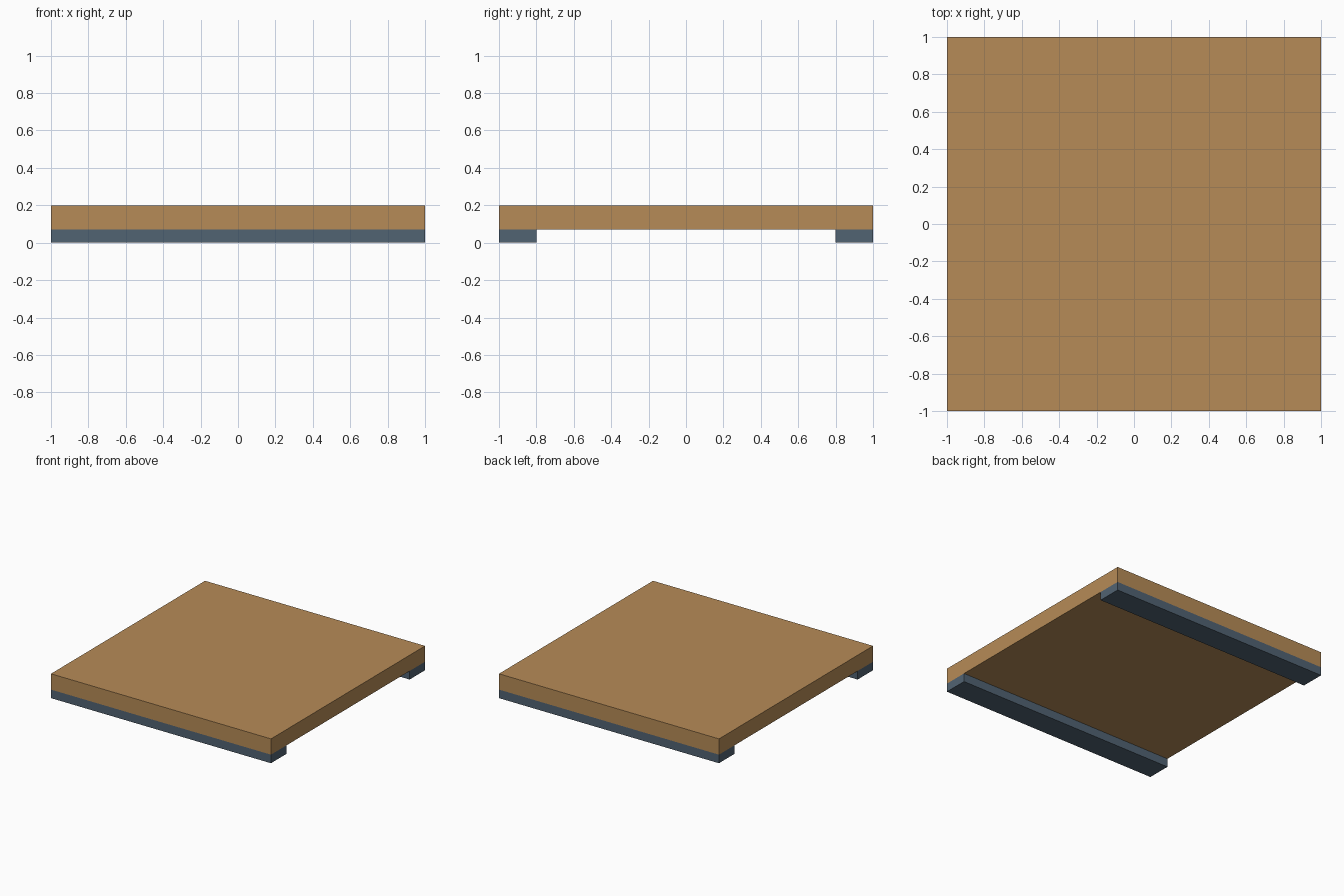
import bpy
import bmesh
from mathutils import Matrix

cube = bpy.data.objects.get("Cube")
if cube:
    bpy.data.objects.remove(cube, do_unlink=True)


def make_material(name, rgb):
    mat = bpy.data.materials.new(name)
    mat.use_nodes = True
    color = (*rgb, 1.0)
    mat.diffuse_color = color
    mat.node_tree.nodes["Principled BSDF"].inputs["Base Color"].default_value = color
    return mat


def add_box(name, size, center, mat):
    bm = bmesh.new()
    bmesh.ops.create_cube(bm, size=1.0, matrix=Matrix.Diagonal((*size, 1.0)))
    mesh = bpy.data.meshes.new(name)
    bm.to_mesh(mesh)
    bm.free()
    mesh.materials.append(mat)
    obj = bpy.data.objects.new(name, mesh)
    obj.location = center
    bpy.context.collection.objects.link(obj)
    return obj


wood = make_material("warm wood", (0.47, 0.26, 0.095))
slate = make_material("slate blue", (0.083, 0.125, 0.17))

SIDE, TOP, RAIL_HEIGHT, RAIL_WIDTH = 2.0, 0.2, 0.07, 0.2

# Square wooden slab
add_box("wood_slab", (SIDE, SIDE, TOP - RAIL_HEIGHT),
        (0, 0, (TOP + RAIL_HEIGHT) / 2), wood)

# Support rails under the front and back edges
for name, sign in (("front_rail", -1), ("back_rail", 1)):
    add_box(name, (SIDE, RAIL_WIDTH, RAIL_HEIGHT),
            (0, sign * (SIDE - RAIL_WIDTH) / 2, RAIL_HEIGHT / 2), slate)
